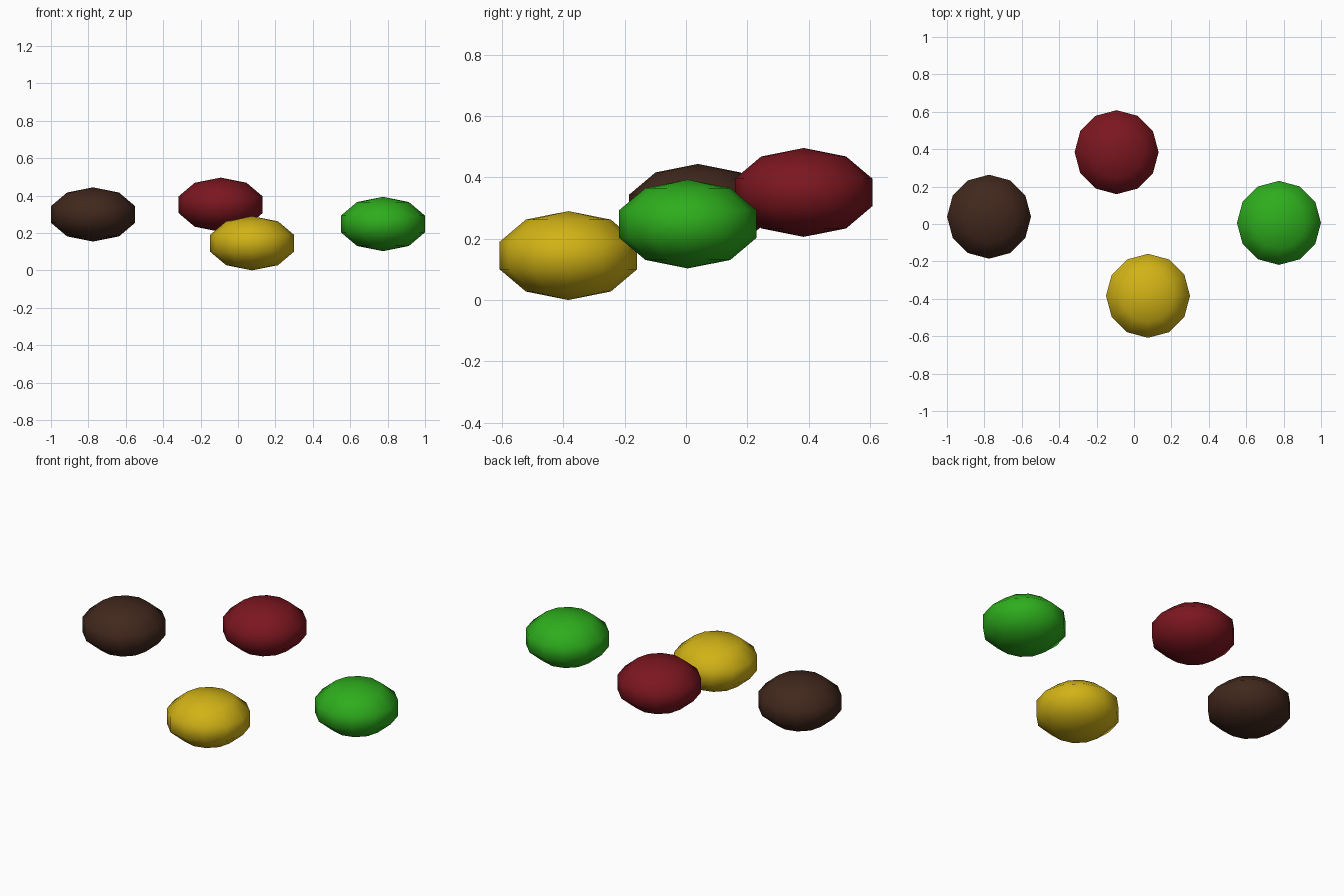
import bpy

if "Cube" in bpy.data.objects:
    bpy.data.objects.remove(bpy.data.objects["Cube"])

# Half sizes: the widest rings sit at sin(72 deg) of the horizontal radius
RADIUS, HALF_HEIGHT = 0.236, 0.145


def button(name, location, color):
    """One flattened low-poly sphere with a coloured material."""
    bpy.ops.mesh.primitive_uv_sphere_add(segments=12, ring_count=5, radius=1, location=location)
    obj = bpy.context.object
    obj.name = name
    obj.scale = (RADIUS, RADIUS, HALF_HEIGHT)
    bpy.ops.object.transform_apply(location=False, rotation=False, scale=True)
    bpy.ops.object.shade_smooth()
    mat = bpy.data.materials.new(name + "_colour")
    mat.diffuse_color = (*color, 1)
    mat.use_nodes = True
    mat.node_tree.nodes["Principled BSDF"].inputs["Base Color"].default_value = mat.diffuse_color
    obj.data.materials.append(mat)


# Four controller-style buttons laid out in a diamond, each at its own height
button("yellow_button", (0.075, -0.384, 0.145), (0.64, 0.45, 0.008))
button("green_button", (0.775, 0.006, 0.248), (0.027, 0.42, 0.012))
button("brown_button", (-0.775, 0.039, 0.299), (0.053, 0.021, 0.012))
button("red_button", (-0.093, 0.384, 0.351), (0.20, 0.008, 0.014))
